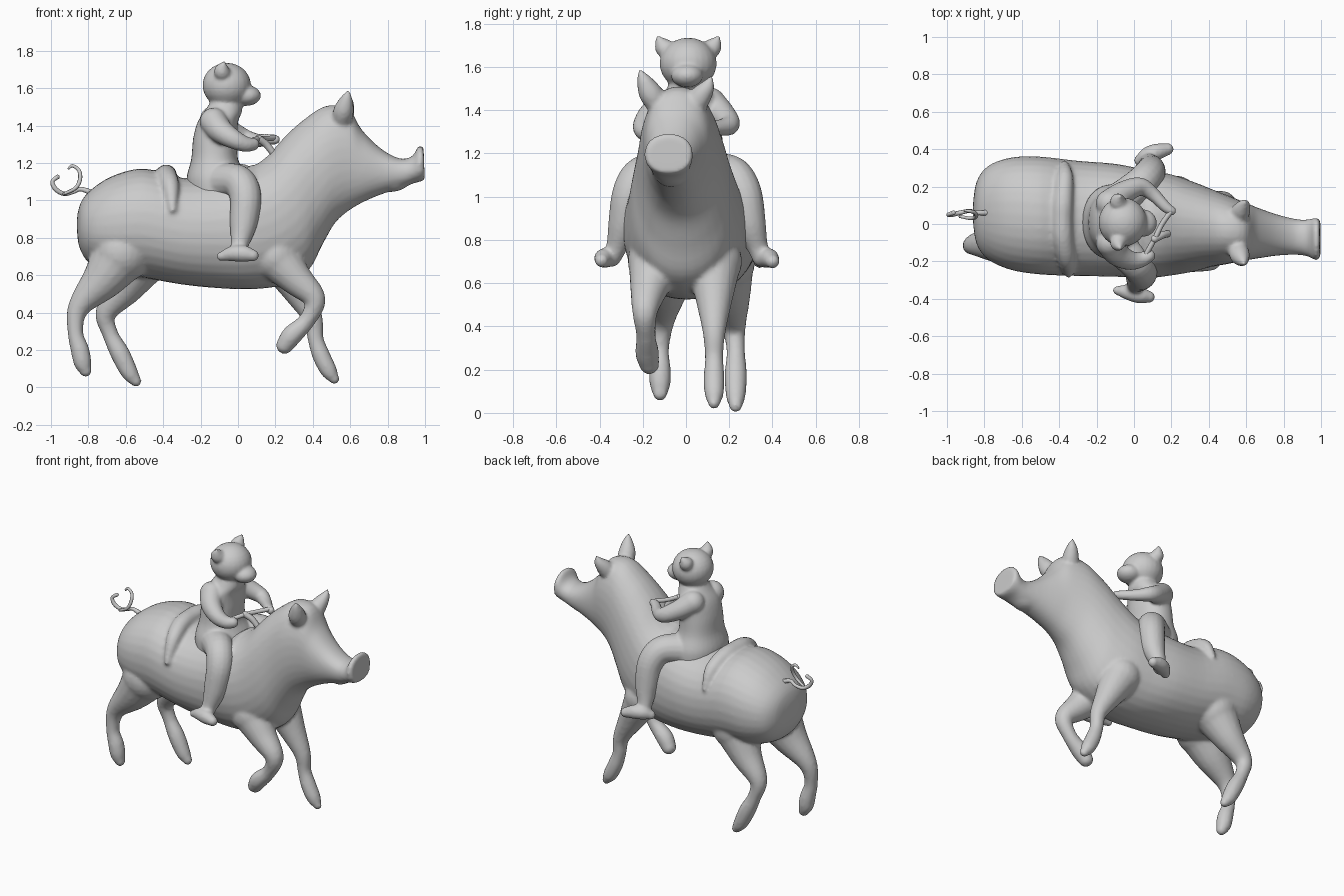
import bpy, bmesh, math
from mathutils import Vector, Matrix


def spline(pts, n):
    """Catmull-Rom interpolation of tuples of any length."""
    out = []
    for i in range(len(pts) - 1):
        p0, p1, p2 = pts[max(i - 1, 0)], pts[i], pts[i + 1]
        p3 = pts[min(i + 2, len(pts) - 1)]
        for k in range(n):
            t = k / n
            out.append(tuple(b + .5 * t * (c - a + t * (2*a - 5*b + 4*c - d + t * (3*(b - c) + d - a)))
                             for a, b, c, d in zip(p0, p1, p2, p3)))
    return out + [tuple(pts[-1])]


def skin(bm, rings):
    rings = [[bm.verts.new(p) for p in r] for r in rings]
    n = len(rings[0])
    faces = [bm.faces.new((a[i], a[(i+1) % n], b[(i+1) % n], b[i]))
             for a, b in zip(rings, rings[1:]) for i in range(n)]
    faces += [bm.faces.new(rings[0][::-1]), bm.faces.new(rings[-1])]
    bmesh.ops.recalc_face_normals(bm, faces=faces)


def loft(bm, sections, n=32):
    """Sections: top x,z, bottom x,z, centre y, half width."""
    rings = []
    for xt, zt, xb, zb, y, w in spline(sections, 4):
        ring = []
        for i in range(n):
            a = 2 * math.pi * i / n
            c, s = [math.copysign(abs(v) ** .92, v) for v in (math.cos(a), math.sin(a))]
            ring.append(((xt+xb)/2 + c*(xt-xb)/2, y + s*w, (zt+zb)/2 + c*(zt-zb)/2))
        rings.append(ring)
    skin(bm, rings)


def ball(bm, loc, size, tilt=0):
    m = Matrix.Translation(loc) @ Matrix.Rotation(math.radians(tilt), 4, 'Y') @ Matrix.Diagonal((*size, 1))
    bmesh.ops.create_uvsphere(bm, u_segments=24, v_segments=14, radius=1, matrix=m)


def tube(bm, pts, n=16, steps=5):
    """Round limb through (x, y, z, radius) points with ball ends."""
    path = spline(pts, steps)
    pos = [Vector(p[:3]) for p in path]
    rings, last, u = [], None, None
    for i, p in enumerate(pos):
        t = (pos[min(i+1, len(pos)-1)] - pos[max(i-1, 0)]).normalized()
        if last is None:
            u = t.orthogonal().normalized()
        else:
            u = last.rotation_difference(t) @ u
        v, last, r = t.cross(u), t, path[i][3]
        rings.append([p + r * (math.cos(2*math.pi*k/n) * u + math.sin(2*math.pi*k/n) * v) for k in range(n)])
    skin(bm, rings)
    for p in (pts[0], pts[-1]):
        ball(bm, p[:3], (p[3],) * 3)


def finish(bm, name, voxel=0, smooth=0):
    me = bpy.data.meshes.new(name)
    bm.to_mesh(me)
    bm.free()
    me.polygons.foreach_set("use_smooth", [True] * len(me.polygons))
    ob = bpy.data.objects.new(name, me)
    bpy.context.collection.objects.link(ob)
    if voxel:
        m = ob.modifiers.new("fuse", 'REMESH')
        m.mode, m.voxel_size, m.use_smooth_shade = 'VOXEL', voxel, True
        s = ob.modifiers.new("soften", 'SMOOTH')
        s.factor, s.iterations = .5, smooth
    return ob


# pig: rump, barrel, neck, head and snout in one loft
pig = bmesh.new()
loft(pig, [
    (-.86, .92, -.86, .82, .06, .06), (-.835, 1.0, -.845, .74, .06, .17),
    (-.77, 1.07, -.79, .66, .06, .25), (-.66, 1.135, -.66, .605, .055, .3),
    (-.5, 1.17, -.5, .585, .045, .315), (-.3, 1.12, -.3, .55, .03, .308),
    (-.1, 1.13, -.1, .53, .02, .302), (.05, 1.17, .08, .525, 0, .29),
    (.15, 1.23, .25, .55, -.005, .27), (.25, 1.34, .38, .63, -.015, .24),
    (.35, 1.43, .45, .76, -.02, .212), (.47, 1.505, .52, .88, -.03, .185),
    (.59, 1.49, .6, .95, -.04, .155), (.66, 1.38, .69, 1.0, -.05, .132),
    (.76, 1.28, .79, 1.04, -.06, .108), (.86, 1.225, .89, 1.07, -.07, .095),
    (.93, 1.235, .935, 1.09, -.075, .1), (.965, 1.29, .975, 1.1, -.08, .113),
    (.992, 1.285, .998, 1.11, -.08, .105)])
ball(pig, (.85, -.07, 1.085), (.075, .065, .035), -18)
# pig legs
for leg in (
    [(-.62, -.09, .72, .16), (-.72, -.1, .58, .115), (-.85, -.11, .43, .06), (-.87, -.12, .3, .042),
     (-.845, -.12, .2, .05), (-.83, -.12, .13, .048), (-.815, -.12, .09, .034)],
    [(-.5, .17, .7, .15), (-.6, .2, .54, .1), (-.705, .22, .4, .058), (-.685, .23, .29, .043),
     (-.63, .23, .18, .052), (-.58, .23, .08, .046), (-.545, .23, .032, .03)],
    [(.2, -.14, .7, .13), (.31, -.17, .58, .09), (.41, -.19, .47, .06), (.37, -.185, .36, .045),
     (.29, -.18, .28, .055), (.25, -.17, .225, .047)],
    [(.22, .13, .7, .13), (.32, .13, .52, .085), (.4, .13, .37, .053), (.415, .13, .26, .043),
     (.445, .13, .17, .048), (.485, .13, .09, .045), (.515, .13, .045, .028)]):
    tube(pig, leg)
# pig ears
tube(pig, [(.55, -.12, 1.41, .05), (.565, -.165, 1.48, .055), (.58, -.195, 1.54, .035), (.588, -.213, 1.58, .012)])
tube(pig, [(.55, .03, 1.4, .05), (.57, .065, 1.46, .052), (.59, .1, 1.51, .035), (.6, .115, 1.55, .012)])
# saddle roll and pommel
tube(pig, [(-.37, .32, .98, .02), (-.37, .25, 1.08, .045), (-.38, .13, 1.13, .055), (-.385, .03, 1.135, .056),
           (-.38, -.08, 1.125, .055), (-.36, -.19, 1.07, .045), (-.35, -.27, .95, .02)])
tube(pig, [(.07, .2, 1.1, .03), (.08, 0, 1.15, .04), (.07, -.2, 1.1, .03)])
finish(pig, "pig", .012, 5)

# curly tail
tail = bmesh.new()
tube(tail, [(-.78, .06, 1.04, .016), (-.84, .06, 1.06, .012), (-.88, .07, 1.045, .011), (-.93, .06, 1.035, .012),
            (-.975, .05, 1.06, .013), (-.993, .05, 1.1, .011), (-.965, .06, 1.125, .012)], 10)
tube(tail, [(-.93, .04, 1.035, .008), (-.87, .03, 1.065, .01), (-.845, .04, 1.11, .011),
            (-.85, .06, 1.16, .01), (-.885, .07, 1.185, .009), (-.905, .07, 1.17, .006)], 10)
finish(tail, "tail")

# bear rider torso
rider = bmesh.new()
loft(rider, [
    (-.27, 1.02, .05, 1.02, .01, .2), (-.275, 1.12, .05, 1.12, .01, .2),
    (-.25, 1.22, .0, 1.22, .01, .165), (-.24, 1.33, .0, 1.33, .01, .155),
    (-.215, 1.42, .0, 1.42, .01, .15), (-.17, 1.49, .02, 1.47, .01, .11),
    (-.13, 1.55, .02, 1.53, .01, .08)])
# head, muzzle, ears
ball(rider, (-.06, .01, 1.615), (.13, .132, .12))
ball(rider, (.045, .005, 1.56), (.078, .075, .055), 0)
for y, s in ((.01, -1), (.01, 1)):
    tube(rider, [(-.08, y + s*.08, 1.66, .04), (-.085, y + s*.115, 1.695, .043), (-.075, y + s*.14, 1.735, .012)])
# arms
tube(rider, [(-.13, -.1, 1.42, .075), (-.09, -.16, 1.37, .066), (-.02, -.195, 1.325, .052),
             (.04, -.19, 1.3, .042), (.08, -.17, 1.3, .035)])
tube(rider, [(-.13, .11, 1.43, .075), (-.06, .165, 1.38, .063), (.03, .2, 1.335, .05),
             (.1, .16, 1.32, .038), (.17, .09, 1.325, .03), (.2, .07, 1.325, .026)])
# legs and feet
tube(rider, [(-.1, -.1, 1.1, .1), (0, -.2, 1.1, .09), (.04, -.255, 1.02, .085), (.03, -.285, .88, .075),
             (.01, -.32, .77, .05), (0, -.345, .72, .045)])
tube(rider, [(-.09, -.355, .7, .024), (-.03, -.365, .715, .042), (.03, -.38, .715, .045), (.08, -.39, .705, .032)])
tube(rider, [(-.08, .12, 1.1, .1), (.03, .21, 1.1, .09), (.08, .265, 1.02, .085), (.09, .295, .88, .075),
             (.08, .33, .77, .05), (.08, .35, .72, .045)])
tube(rider, [(.03, .34, .7, .03), (.07, .365, .715, .045), (.12, .385, .715, .045), (.18, .4, .7, .032)])
finish(rider, "bear_rider", .01, 4)

# reins
reins = bmesh.new()
tube(reins, [(.06, -.17, 1.315, .014), (.11, -.08, 1.33, .014), (.15, 0, 1.33, .014), (.2, .07, 1.335, .014)], 10)
tube(reins, [(.11, -.08, 1.33, .02), (.15, -.06, 1.3, .02), (.19, -.05, 1.25, .018)], 10)
finish(reins, "reins")
